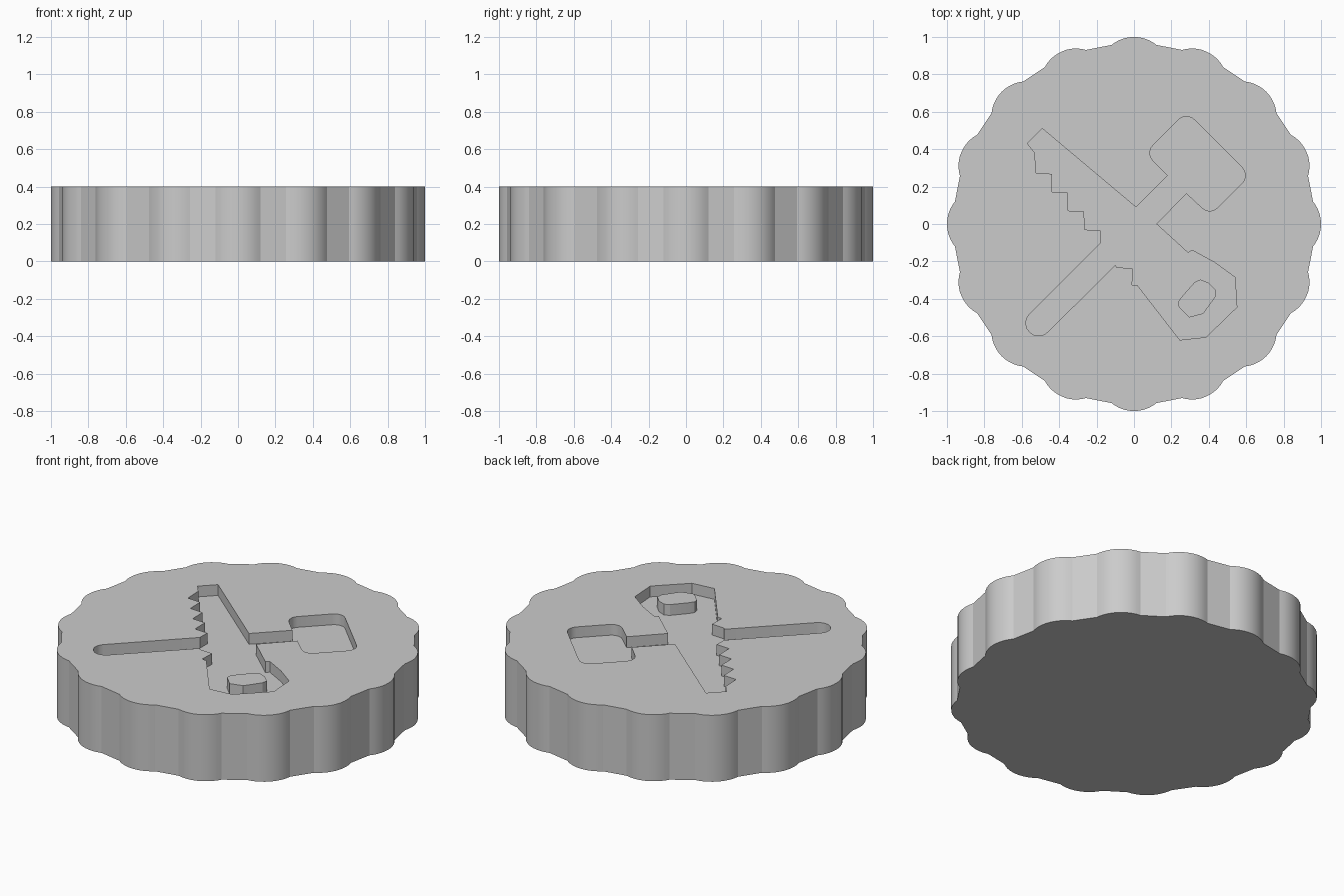
import bpy
import bmesh
from math import sin, cos, radians

HEIGHT = 0.4
FLOOR = 0.335  # level of the recess floor

cube = bpy.data.objects.get("Cube")
if cube:
    bpy.data.objects.remove(cube, do_unlink=True)

grey = bpy.data.materials.new("plain grey")
grey.use_nodes = True
colour = (0.6, 0.6, 0.6, 1)
grey.diffuse_color = colour
grey.node_tree.nodes["Principled BSDF"].inputs["Base Color"].default_value = colour


def arc(cx, cy, r, start, end, steps):
    """Points along an arc, angles in degrees."""
    angles = [radians(start + (end - start) * i / steps) for i in range(steps + 1)]
    return [(cx + r * cos(a), cy + r * sin(a)) for a in angles]


def prism(name, outline, bottom, top):
    """Extrude a flat outline straight up."""
    bm = bmesh.new()
    base = bm.faces.new([bm.verts.new((x, y, bottom)) for x, y in outline])
    grown = bmesh.ops.extrude_face_region(bm, geom=[base], use_keep_orig=True)
    raised = [v for v in grown["geom"] if isinstance(v, bmesh.types.BMVert)]
    bmesh.ops.translate(bm, verts=raised, vec=(0, 0, top - bottom))
    bmesh.ops.recalc_face_normals(bm, faces=bm.faces)
    mesh = bpy.data.meshes.new(name)
    bm.to_mesh(mesh)
    bm.free()
    mesh.materials.append(grey)
    obj = bpy.data.objects.new(name, mesh)
    bpy.context.collection.objects.link(obj)
    return obj


def activate(obj):
    bpy.ops.object.select_all(action='DESELECT')
    obj.select_set(True)
    bpy.context.view_layer.objects.active = obj


def tooth(i):
    """One step of the saw edge, counted towards the blade tip."""
    x, y = -0.18 - 0.0865 * i, -0.035 + 0.101 * i
    return [(x, y), (x - 0.085, y + 0.005)]


# Scalloped disc: sixteen rounded lobes joined by short straight gaps
lobes = 16
rim = []
for i in range(lobes):
    turn = 360 * i / lobes
    a = radians(turn)
    rim += arc(0.81 * cos(a), 0.81 * sin(a), 0.19, turn - 39, turn + 39, 10)
disc = prism("scalloped_disc", rim, 0, HEIGHT)

# Crossed hammer and saw as one recess outline, starting at the saw tip
recess = [(-0.49, 0.51), (0.01, 0.09), (0.18, 0.26)]
# hammer head with rounded corners
recess += arc(0.145, 0.38, 0.06, 225, 135, 5)
recess += arc(0.28, 0.515, 0.06, 135, 45, 5)
recess += arc(0.535, 0.26, 0.06, 45, -45, 5)
recess += arc(0.405, 0.13, 0.06, -45, -135, 5)
recess += [(0.28, 0.165), (0.12, 0)]
# saw grip
recess += [(0.29, -0.155), (0.31, -0.14), (0.43, -0.205), (0.54, -0.285),
           (0.55, -0.445), (0.385, -0.605), (0.245, -0.62), (0.02, -0.33)]
recess += [(-0.01, -0.325)] + tooth(-2)
# hammer handle with a round end
recess += [(-0.1, -0.22)] + arc(-0.51, -0.53, 0.068, -45, -225, 10) + [(-0.18, -0.105)]
# saw teeth and blunt tip
for i in range(4):
    recess += tooth(i)
recess += [(-0.53, 0.38), (-0.57, 0.43)]
cutter = prism("recess_cutter", recess, FLOOR, HEIGHT + 0.1)
cutter.hide_render = True

# Cut the recess
activate(disc)
cut = disc.modifiers.new("recess", 'BOOLEAN')
cut.operation = 'DIFFERENCE'
cut.solver = 'EXACT'
cut.object = cutter
bpy.ops.object.modifier_apply(modifier=cut.name)
bpy.data.objects.remove(cutter, do_unlink=True)

# Raised island that forms the hole in the saw grip
island = prism("grip_island",
               [(0.325, -0.31), (0.355, -0.297), (0.4, -0.315), (0.44, -0.355),
                (0.435, -0.39), (0.37, -0.48), (0.295, -0.5), (0.24, -0.445),
                (0.235, -0.42), (0.25, -0.395)], FLOOR, HEIGHT)

for obj in (disc, island):
    activate(obj)
    bpy.ops.object.shade_smooth_by_angle(angle=radians(20))
